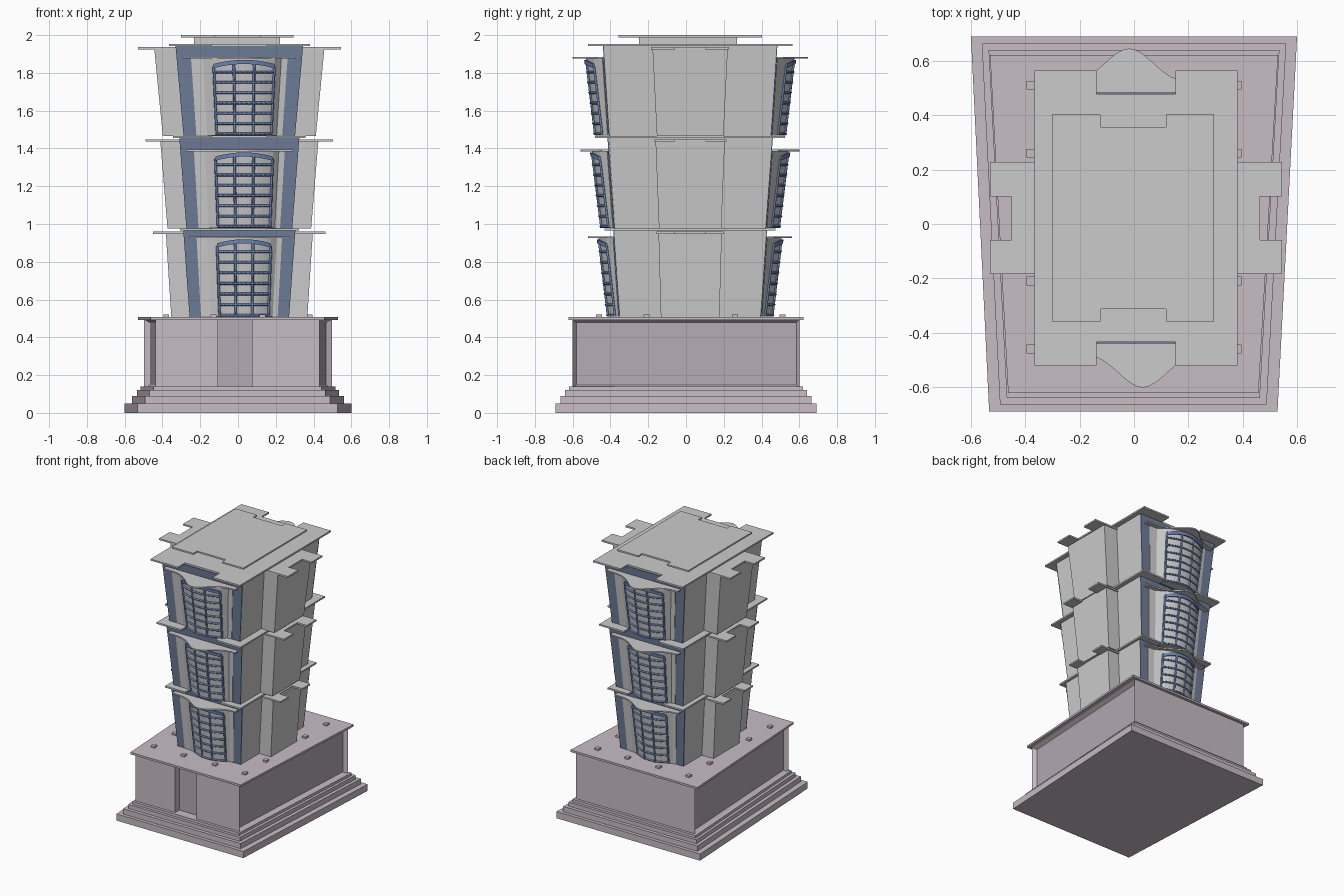
import bpy, bmesh, math

if "Cube" in bpy.data.objects:
    bpy.data.objects.remove(bpy.data.objects["Cube"])

CX, CY = 0.007, 0.022          # tower axis


def mat(name, rgb):
    m = bpy.data.materials.new(name)
    m.diffuse_color = (*rgb, 1)
    m.use_nodes = True
    m.node_tree.nodes["Principled BSDF"].inputs["Base Color"].default_value = m.diffuse_color
    return m


STONE = mat("mauve_stone", (0.58, 0.51, 0.56))
PANEL = mat("dark_mauve", (0.46, 0.40, 0.46))
NAVY = mat("navy", (0.16, 0.21, 0.32))
BLUE = mat("blue", (0.16, 0.25, 0.50))


def loft(name, sections, material=None, loc=(0, 0), rot=0):
    """Solid through stacked outlines [(z, [(x, y)...]), ...]"""
    bm = bmesh.new()
    rings = [[bm.verts.new((x, y, z)) for x, y in pts] for z, pts in sections]
    n = len(rings[0])
    for a, b in zip(rings, rings[1:]):
        for i in range(n):
            bm.faces.new((a[i], a[(i + 1) % n], b[(i + 1) % n], b[i]))
    bm.faces.new(rings[0][::-1])
    bm.faces.new(rings[-1])
    bmesh.ops.recalc_face_normals(bm, faces=bm.faces)
    me = bpy.data.meshes.new(name)
    bm.to_mesh(me)
    bm.free()
    ob = bpy.data.objects.new(name, me)
    bpy.context.collection.objects.link(ob)
    ob.location = (*loc, 0)
    ob.rotation_euler.z = rot
    if material:
        me.materials.append(material)
    return ob


def prism(name, pts, z0, z1, material=None, loc=(0, 0), rot=0):
    return loft(name, [(z0, pts), (z1, pts)], material, loc, rot)


def rect(x0, x1, y0, y1):
    return [(x0, y0), (x1, y0), (x1, y1), (x0, y1)]


def trap(w, d, k=0.067):
    """Plan of the base: narrower at the front"""
    return [(-w + k, -d), (w - k - 0.005, -d), (w, d), (-w, d)]


def notched(hx, hy, half, depth):
    """Rectangle with a notch in its front and back edges"""
    f = [(-hx, -hy), (-half, -hy), (-half, -hy + depth),
         (half, -hy + depth), (half, -hy), (hx, -hy)]
    return f + [(-x, -y) for x, y in f]


# ---- stepped base
for i, (w, d, z0, z1) in enumerate([(0.6, 0.69, 0, 0.05), (0.56, 0.665, 0.05, 0.09),
                                    (0.535, 0.64, 0.09, 0.12), (0.515, 0.62, 0.12, 0.14)]):
    prism(f"base_step_{i}", trap(w, d), z0, z1, STONE)
prism("base_deck", trap(0.53, 0.622), 0.493, 0.508, STONE)

# ---- base body with door recess in front and sunken side panels
P = trap(0.497, 0.6, 0.06)
door = [(-0.105, -0.6), (-0.105, -0.55), (0.075, -0.55), (0.075, -0.6)]
body = prism("base_body", [P[0]] + door + P[1:], 0.13, 0.495, STONE)
body.data.materials.append(PANEL)
bm = bmesh.new()
bm.from_mesh(body.data)
bm.faces.ensure_lookup_table()
for f in bm.faces:
    c = f.calc_center_median()
    if abs(c.y + 0.55) < 0.01 and abs(f.normal.y) > 0.9:
        f.material_index = 1
for f in [f for f in bm.faces if abs(f.normal.x) > 0.9 and abs(f.calc_center_median().x) > 0.3]:
    bmesh.ops.inset_region(bm, faces=[f], thickness=0.025, depth=-0.03)
    f.material_index = 1
bm.to_mesh(body.data)
bm.free()

# ---- studs on the deck
for y in (-0.46, -0.21, 0.26, 0.51):
    for x in (-0.38, -0.13, 0.13, 0.38):
        if abs(x) > 0.3 or abs(y) > 0.4:
            prism("deck_stud", rect(x - 0.015, x + 0.015, y - 0.016, y + 0.016), 0.505, 0.522, STONE)

# ---- tower storeys: each pair is (bottom, top)
storeys = [
    dict(z=(0.505, 0.968), hx=(0.263, 0.297), hy=(0.37, 0.402), wx=(0.36, 0.39), wy=(0.155, 0.168),
         slab=(0.315, 0.453), wslab=(0.457, 0.177), peak=(0.435, 0.49), can=0.54, zc=0.935, zw=0.948),
    dict(z=(0.975, 1.458), hx=(0.28, 0.318), hy=(0.397, 0.433), wx=(0.38, 0.42), wy=(0.165, 0.184),
         slab=(0.35, 0.503), wslab=(0.497, 0.192), peak=(0.47, 0.53), can=0.58, zc=1.395, zw=1.436),
    dict(z=(1.465, 1.945), hx=(0.295, 0.338), hy=(0.425, 0.457), wx=(0.405, 0.452), wy=(0.176, 0.2),
         slab=(0.373, 0.542), wslab=(0.537, 0.206), peak=(0.503, 0.56), can=0.624, zc=1.885, zw=1.925),
]
OFF = 0.025                    # bay is slightly off the axis


def storey(n, s):
    z0, z1 = s["z"]
    C = (CX, CY)

    def at(key, z):
        a, b = s[key]
        return a + (b - a) * (z - z0) / (z1 - z0)

    def window(u, z, out=0.0):
        """Point on the bowed window, u from -1 to 1"""
        return (OFF + u * 0.49 * at("hx", z), -at("peak", z) + 0.042 * u * u - out)

    def bay(z):
        hx, hy = at("hx", z), at("hy", z)
        arc = [window(u / 6, z) for u in range(-6, 7)]
        return ([(-0.77 * hx, -hy + 0.05), (-0.77 * hx, -hy - 0.008), (-0.58 * hx, -hy - 0.012)] + arc +
                [(0.67 * hx, -hy - 0.012), (0.77 * hx, -hy - 0.008), (0.77 * hx, -hy + 0.05)])

    def box(z):
        return rect(-at("hx", z), at("hx", z), -at("hy", z), at("hy", z))

    def wing(z):
        return rect(-at("wx", z), at("wx", z), -at("wy", z), at("wy", z))

    loft(f"storey_{n}_body", [(z, box(z)) for z in (z0, z1)], None, C)
    loft(f"storey_{n}_wings", [(z, wing(z)) for z in (z0, s["zw"] + 0.004)], None, C)

    # ledges: main one notched front and back, wing one notched at its ends
    prism(f"storey_{n}_ledge", notched(*s["slab"], 0.145, 0.085), z1 - 0.003, z1 + 0.009, None, C)
    wl, wd = s["wslab"]
    prism(f"storey_{n}_wing_ledge", [(-y, x) for x, y in notched(wd, wl, 0.08, 0.08)],
          s["zw"], s["zw"] + 0.012, None, C)

    for side, rot in (("front", 0), ("back", math.pi)):
        # navy facade
        loft(f"storey_{n}_{side}_facade",
             [(z, rect(-at("hx", z), at("hx", z), -at("hy", z) - 0.005, -at("hy", z) + 0.005))
              for z in (z0, z1 - 0.003)], NAVY, C, rot)
        # bay and its bell-shaped canopy
        zc = s["zc"]
        loft(f"storey_{n}_{side}_bay", [(z, bay(z)) for z in (z0 + 0.004, zc - 0.008)], None, C, rot)
        hx, hy = at("hx", zc) * 0.9, at("hy", zc)
        edge = hy + 0.04
        bell = []
        for i in range(25):
            x = -hx + 2 * hx * i / 24
            bell.append((x, -edge - (s["can"] - edge) * math.exp(-(x - OFF) ** 2 / 0.015)))
        prism(f"storey_{n}_{side}_canopy", bell + [(hx, -hy + 0.01), (-hx, -hy + 0.01)],
              zc - 0.01, zc, None, C, rot)
        # window bars
        top = zc - 0.03
        paths = []

        def top_z(u):
            return top - 0.022 * u * u
        for u in (-1, -1 / 3, 1 / 3, 1):
            paths.append([(*window(u, z, 0.003), z) for z in (z0 + 0.006, top_z(u))])
        for k in range(7):
            z = z0 + 0.012 + (top - 0.03 - z0) * k / 6.6
            paths.append([(*window(i / 6, z, 0.003), z) for i in range(-6, 7)])
        cu = bpy.data.curves.new(f"storey_{n}_{side}_window_bars", 'CURVE')
        cu.dimensions = '3D'
        cu.bevel_depth = 0.007
        cu.bevel_resolution = 0
        cu.use_fill_caps = True
        for p in paths:
            sp = cu.splines.new('POLY')
            sp.points.add(len(p) - 1)
            for q, co in zip(sp.points, p):
                q.co = (*co, 1)
        cu.materials.append(BLUE)
        ob = bpy.data.objects.new(cu.name, cu)
        bpy.context.collection.objects.link(ob)
        ob.location = (*C, 0)
        ob.rotation_euler.z = rot
        # arched window head
        bm = bmesh.new()
        rows = []
        for i in range(-6, 7):
            u = i / 6
            za, zb = top_z(u) - 0.008, top_z(u) + 0.014
            rows.append([bm.verts.new((*window(u, z, o), z))
                         for z, o in ((za, -0.005), (za, 0.01), (zb, 0.01), (zb, -0.005))])
        for a, b in zip(rows, rows[1:]):
            for j in range(4):
                bm.faces.new((a[j], b[j], b[(j + 1) % 4], a[(j + 1) % 4]))
        bm.faces.new(rows[0])
        bm.faces.new(rows[-1])
        bmesh.ops.recalc_face_normals(bm, faces=bm.faces)
        me = bpy.data.meshes.new(f"storey_{n}_{side}_window_arch")
        bm.to_mesh(me)
        bm.free()
        me.materials.append(BLUE)
        ob = bpy.data.objects.new(me.name, me)
        bpy.context.collection.objects.link(ob)
        ob.location = (*C, 0)
        ob.rotation_euler.z = rot


for n, s in enumerate(storeys, 1):
    storey(n, s)

# ---- roof cap
prism("roof_neck", rect(-0.228, 0.228, -0.26, 0.26), 1.95, 1.99, None, (-0.005, 0.01))
prism("roof_cap", notched(0.298, 0.38, 0.12, 0.045), 1.988, 2.0, None, (-0.003, CY))
